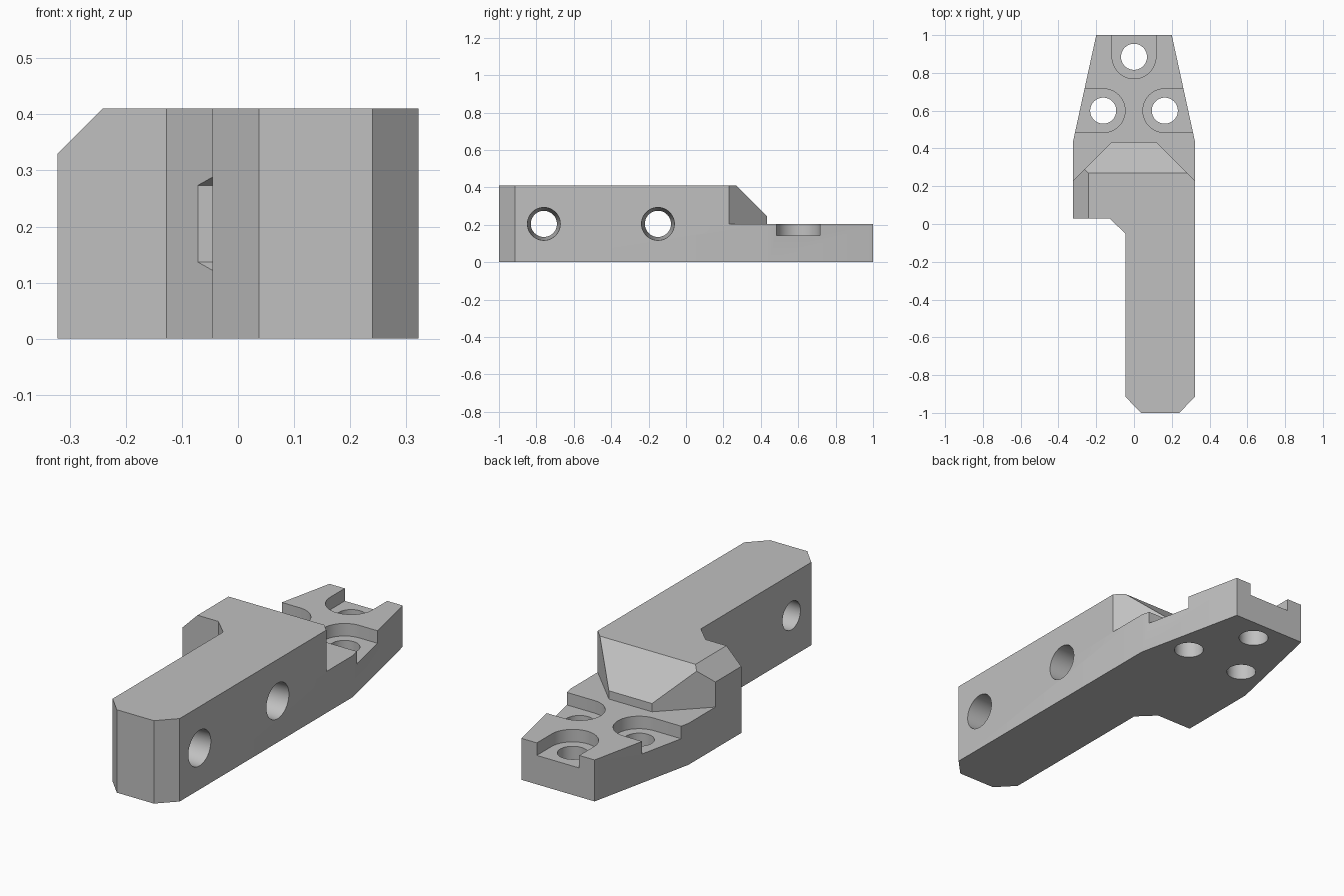
import bpy
from math import cos, sin, pi, radians
from mathutils import Vector

cube = bpy.data.objects.get("Cube")
if cube:
    bpy.data.objects.remove(cube, do_unlink=True)

grey = bpy.data.materials.new("plain grey")
grey.use_nodes = True
COLOUR = (0.53, 0.53, 0.53, 1)
grey.diffuse_color = COLOUR
grey.node_tree.nodes["Principled BSDF"].inputs["Base Color"].default_value = COLOUR

PLATE, TOP = 0.205, 0.41      # heights of the flange and of the bar
# order of (profile u, profile v, extrusion) mapped to x, y, z
AXES = {"z": lambda u, v, w: (u, v, w),
        "y": lambda u, v, w: (u, w, v),
        "x": lambda u, v, w: (w, u, v)}


def loft(name, bottom, top, start, end, axis="z"):
    """Solid between two matching profiles along an axis."""
    n, place = len(bottom), AXES[axis]
    verts = [place(u, v, start) for u, v in bottom] + [place(u, v, end) for u, v in top]
    faces = [list(range(n))[::-1], list(range(n, 2 * n))]
    faces += [[i, (i + 1) % n, (i + 1) % n + n, i + n] for i in range(n)]
    if axis == "y":
        faces = [f[::-1] for f in faces]
    mesh = bpy.data.meshes.new(name)
    mesh.from_pydata(verts, [], faces)
    mesh.materials.append(grey)
    obj = bpy.data.objects.new(name, mesh)
    bpy.context.collection.objects.link(obj)
    return obj


def prism(name, profile, start, end, axis="z"):
    return loft(name, profile, profile, start, end, axis)


def arc(u, v, r, a0=0, a1=2 * pi, steps=48, closed=True):
    count = steps if closed else steps + 1
    return [(u + r * cos(a0 + (a1 - a0) * i / steps),
             v + r * sin(a0 + (a1 - a0) * i / steps)) for i in range(count)]


def cut(body, cutter):
    bpy.context.view_layer.objects.active = body
    mod = body.modifiers.new("cut", "BOOLEAN")
    mod.operation, mod.solver, mod.object = "DIFFERENCE", "EXACT", cutter
    bpy.ops.object.modifier_apply(modifier=mod.name)
    bpy.data.objects.remove(cutter, do_unlink=True)


# Bar and flange as one plan outline
outline = [(-0.045, -0.915), (0.037, -1), (0.24, -1), (0.322, -0.915),
           (0.322, 0.44), (0.2, 1), (-0.2, 1), (-0.322, 0.44),
           (-0.322, 0.028), (-0.127, 0.028), (-0.045, -0.052)]
body = prism("mounting_bracket", outline, 0, TOP)

# Sloped rear edge and bevelled side edge of the raised block
cut(body, prism("rear_slope", [(0.2, 0.48), (0.46, 0.22), (1.1, 0.22), (1.1, 0.48)],
                -0.6, 0.6, "x"))
cut(body, prism("side_bevel", [(-0.37, 0.281), (-0.193, 0.458), (-0.37, 0.458)],
                -0.1, 0.6, "y"))

# Lower the flange behind the raised block, with angled corners
cut(body, prism("flange_step", [(-0.118, 0.434), (0.118, 0.434), (0.602, -0.05), (0.602, 1.2),
                                (-0.602, 1.2), (-0.602, -0.05)], PLATE, 0.6))

# Screw seats open to the flange edges, each with a through hole
for x, y, direction in ((0.163, 0.6, 0), (-0.163, 0.6, pi), (0, 0.885, pi / 2)):
    seat = arc(x, y, 0.116, direction + pi / 2, direction + 3 * pi / 2, 24, False)
    reach = Vector((cos(direction), sin(direction))) * 0.3
    seat += [tuple(Vector(seat[-1]) + reach), tuple(Vector(seat[0]) + reach)]
    cut(body, prism("screw_seat", seat, 0.143, 0.5))
    cut(body, prism("screw_hole", arc(x, y, 0.069), -0.1, 0.3))

# Tapered cross holes through the bar
for y in (-0.76, -0.15):
    cut(body, loft("cross_hole", arc(y, PLATE, 0.0695), arc(y, PLATE, 0.0885),
                   -0.055, 0.332, "x"))

# Six-sided nut clearance beside the inner cross hole
cut(body, prism("nut_clearance", arc(-0.145, PLATE, 0.137, pi / 6, pi / 6 + 2 * pi, 6),
                -0.3, -0.0455, "x"))

bpy.ops.object.select_all(action="DESELECT")
body.select_set(True)
bpy.context.view_layer.objects.active = body
bpy.ops.object.shade_smooth_by_angle(angle=radians(25))
